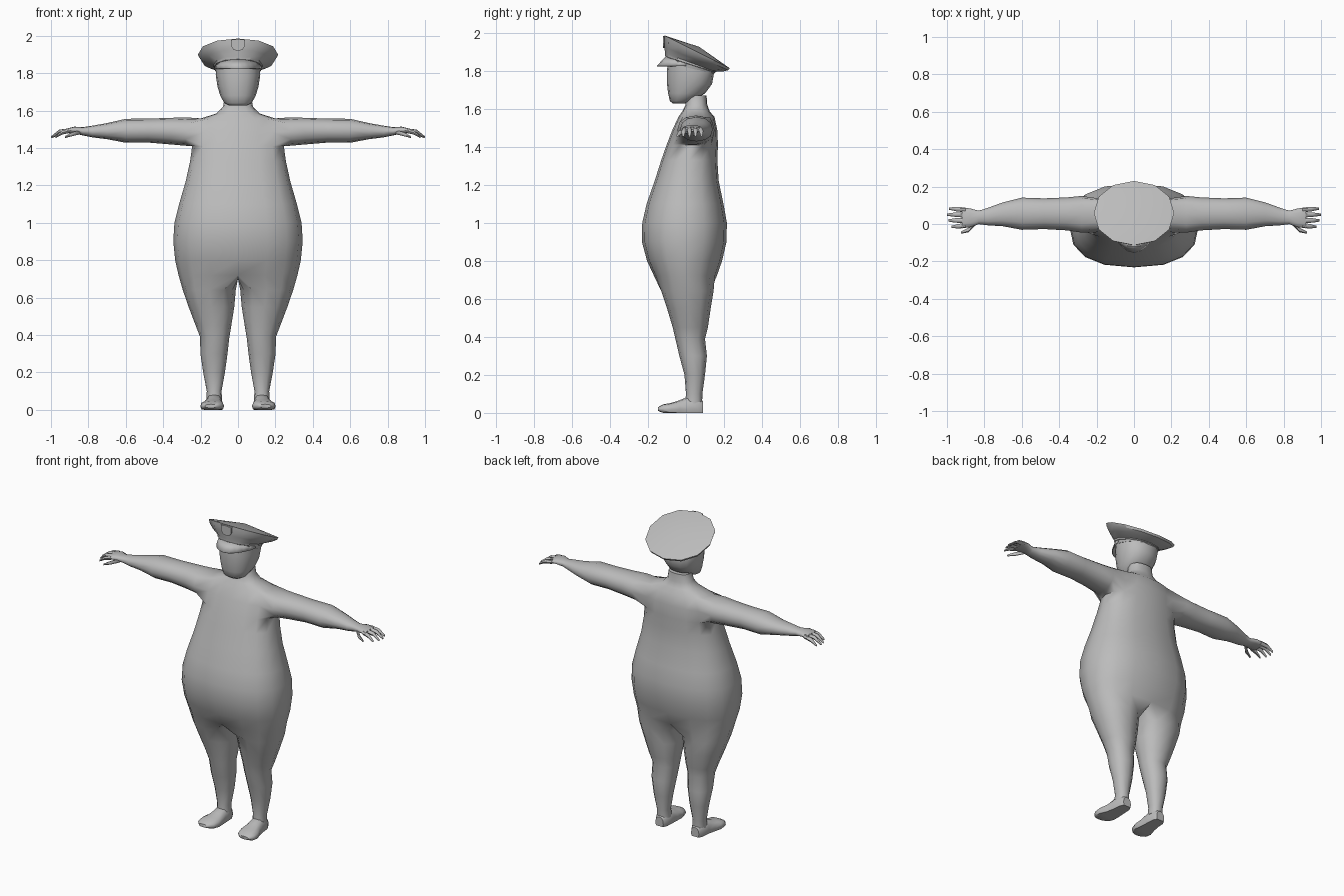
import bpy, bmesh, math

grey = bpy.data.materials.new("plain_grey")
grey.diffuse_color = (0.5, 0.5, 0.5, 1)


def oval(n, start=0.0, power=1.0):
    """Unit outline of n points; power below 1 makes it boxier."""
    pts = []
    for i in range(n):
        a = math.radians(start) + 2 * math.pi * i / n
        c, s = math.cos(a), math.sin(a)
        pts.append((math.copysign(abs(c) ** power, c), math.copysign(abs(s) ** power, s)))
    return pts


def ring(bm, coords):
    return [bm.verts.new(c) for c in coords]


def bridge(bm, a, b):
    n = len(a)
    for i in range(n):
        bm.faces.new((a[i], a[(i + 1) % n], b[(i + 1) % n], b[i]))


def loft(bm, rings, cap_start=True, cap_end=True):
    for a, b in zip(rings, rings[1:]):
        bridge(bm, a, b)
    if cap_start:
        bm.faces.new(rings[0])
    if cap_end:
        bm.faces.new(rings[-1])


def finish(bm, name, angle=60):
    bmesh.ops.recalc_face_normals(bm, faces=bm.faces)
    me = bpy.data.meshes.new(name)
    bm.to_mesh(me)
    bm.free()
    ob = bpy.data.objects.new(name, me)
    bpy.context.collection.objects.link(ob)
    me.materials.append(grey)
    bpy.ops.object.select_all(action='DESELECT')
    ob.select_set(True)
    bpy.context.view_layer.objects.active = ob
    bpy.ops.object.shade_smooth_by_angle(angle=math.radians(angle))
    return ob


def level_ring(bm, unit, z, w, yf, yb):
    """Horizontal ring with half width w, from front yf to back yb."""
    return ring(bm, [(w * u, (yf + yb) / 2 + (yb - yf) / 2 * v, z) for u, v in unit])


# Body: torso rings (z, half width, front y, back y) from the crotch to the neck
TORSO = [(0.72, 0.318, -0.168, 0.162), (0.80, 0.336, -0.205, 0.19),
         (0.90, 0.346, -0.232, 0.213), (1.00, 0.340, -0.23, 0.215),
         (1.10, 0.315, -0.207, 0.197), (1.22, 0.280, -0.165, 0.172),
         (1.33, 0.256, -0.13, 0.165), (1.41, 0.245, -0.102, 0.168),
         (1.485, 0.242, -0.073, 0.165), (1.557, 0.200, -0.04, 0.15),
         (1.585, 0.115, -0.02, 0.125), (1.62, 0.08, -0.002, 0.112),
         (1.67, 0.072, 0.0, 0.108)]
# Arm: (x, centre y, radius y, centre z, radius z)
ARM = [(0.28, 0.052, 0.098, 1.488, 0.076), (0.36, 0.054, 0.088, 1.49, 0.071),
       (0.48, 0.055, 0.082, 1.493, 0.064), (0.60, 0.055, 0.086, 1.492, 0.064),
       (0.70, 0.052, 0.064, 1.49, 0.043), (0.78, 0.040, 0.047, 1.488, 0.031),
       (0.83, 0.035, 0.036, 1.489, 0.022), (0.875, 0.033, 0.05, 1.496, 0.018),
       (0.92, 0.033, 0.056, 1.491, 0.012)]
# Leg: (z, inner x, outer x, front y, back y)
LEG = [(0.64, 0.012, 0.295, -0.13, 0.145), (0.55, 0.02, 0.264, -0.10, 0.13),
       (0.45, 0.036, 0.226, -0.07, 0.115), (0.39, 0.046, 0.203, -0.056, 0.1),
       (0.30, 0.056, 0.201, -0.035, 0.11), (0.20, 0.07, 0.186, -0.008, 0.1),
       (0.10, 0.088, 0.167, 0.0, 0.086), (0.05, 0.085, 0.168, -0.005, 0.085)]

bm = bmesh.new()
torso_unit = oval(16, 0, 0.82)
T = [level_ring(bm, torso_unit, *r) for r in TORSO]
SHOULDER = 7                              # arms leave between rings 7 and 9
for j in range(len(T) - 1):
    for i in range(16):
        side = i in (14, 15, 0, 1) or i in (6, 7, 8, 9)
        if not (side and j in (SHOULDER, SHOULDER + 1)):
            n = (i + 1) % 16
            bm.faces.new((T[j][i], T[j][n], T[j + 1][n], T[j + 1][i]))
bm.faces.new(T[-1])

# Shared verts under the crotch, running back to front
yf, yb = TORSO[0][2], TORSO[0][3]
crotch = [bm.verts.new((0, yb + (yf - yb) * t, 0.70)) for t in (0.25, 0.5, 0.75)]

for s in (1, -1):
    def at(j, k):
        return T[j][(k if s > 0 else 8 - k) % 16]
    # arm grown out of the shoulder opening
    lo, mid, hi = SHOULDER, SHOULDER + 1, SHOULDER + 2
    hole = ([at(lo, k) for k in range(-2, 3)] + [at(mid, 2)]
            + [at(hi, k) for k in range(2, -3, -1)] + [at(mid, -2)])
    rings = [hole]
    for x, cy, ry, cz, rz in ARM:
        rings.append(ring(bm, [(s * x, cy + ry * u, cz + rz * v)
                               for u, v in oval(12, 210, 0.9)]))
    loft(bm, rings, cap_start=False)
    # leg grown out of half the torso rim plus the crotch
    rings = [[at(0, k) for k in range(-4, 5)] + crotch]
    for z, xi, xo, f, b in LEG:
        rings.append(ring(bm, [(s * ((xi + xo) / 2 + (xo - xi) / 2 * u),
                                (f + b) / 2 + (b - f) / 2 * v, z)
                               for u, v in oval(12, -120, 0.9)]))
    loft(bm, rings, cap_start=False)
finish(bm, "body", 70)

# Fingers and thumb: base, knuckle and tip of each
FINGERS = [((0.90, 0.075, 1.492), (0.95, 0.08, 1.484), (0.988, 0.082, 1.46)),
           ((0.90, 0.047, 1.494), (0.955, 0.05, 1.488), (1.0, 0.05, 1.458)),
           ((0.90, 0.018, 1.494), (0.955, 0.019, 1.486), (0.993, 0.019, 1.457)),
           ((0.90, -0.008, 1.492), (0.94, -0.012, 1.482), (0.975, -0.015, 1.458)),
           ((0.845, 0.01, 1.484), (0.885, -0.032, 1.474), (0.925, -0.046, 1.458))]
# Shoe: (y, centre x, half width, top z)
SHOE = [(0.09, 0.127, 0.028, 0.06), (0.065, 0.127, 0.042, 0.082),
        (0.01, 0.128, 0.046, 0.085), (-0.035, 0.132, 0.053, 0.066),
        (-0.08, 0.138, 0.064, 0.052), (-0.12, 0.142, 0.058, 0.045),
        (-0.147, 0.145, 0.032, 0.03)]
for s, label in ((1, "left"), (-1, "right")):
    bm = bmesh.new()
    for path in FINGERS:
        loft(bm, [ring(bm, [(s * x, y + r * u, z + r * v) for u, v in oval(6)])
                  for (x, y, z), r in zip(path, (0.013, 0.012, 0.006))])
    finish(bm, label + "_fingers")
    bm = bmesh.new()
    loft(bm, [ring(bm, [(s * (cx + w * u), y, max(0.0, 0.02 + (top - 0.02) * v))
                        for u, v in oval(12, 0, 0.85)])
              for y, cx, w, top in SHOE])
    finish(bm, label + "_shoe", 50)

# Head: blank face with a narrow chin
bm = bmesh.new()
HEAD = [(1.626, 0.045, -0.068, -0.01), (1.64, 0.073, -0.085, 0.03),
        (1.68, 0.095, -0.094, 0.10), (1.73, 0.110, -0.10, 0.137),
        (1.79, 0.119, -0.101, 0.148), (1.85, 0.118, -0.095, 0.12)]
loft(bm, [level_ring(bm, oval(16, 0, 0.9), *r) for r in HEAD])
finish(bm, "head", 70)


# Cap: tilted rings (half width, front y, back y, front z, back z)
def tilted_ring(bm, w, f, b, zf, zb):
    return ring(bm, [(w * u, (f + b) / 2 + (b - f) / 2 * v, zf + (zb - zf) * (v + 1) / 2)
                     for u, v in oval(12, 0, 0.95)])


bm = bmesh.new()
BAND = [(0.122, -0.102, 0.148, 1.84, 1.785), (0.126, -0.106, 0.152, 1.872, 1.79),
        (0.130, -0.109, 0.155, 1.875, 1.791), (0.130, -0.11, 0.156, 1.892, 1.794)]
CROWN = [(0.178, -0.114, 0.20, 1.925, 1.797), (0.205, -0.115, 0.222, 1.96, 1.802),
         (0.215, -0.113, 0.23, 1.985, 1.813)]
rings = [tilted_ring(bm, *r) for r in BAND + CROWN]
loft(bm, rings, cap_end=False)
peak = bm.verts.new((0, 0.07, 1.925))
for i in range(12):
    bm.faces.new((rings[-1][i], rings[-1][(i + 1) % 12], peak))
finish(bm, "cap", 30)

# Visor: crescent sloping down from the front of the band
bm = bmesh.new()
inner, outer = [], []
for i in range(11):
    a = math.radians(190 + 16 * i)
    c, v = math.cos(a), -math.sin(a)
    inner.append(bm.verts.new((0.125 * c, 0.022 - 0.128 * v, 1.83 + 0.045 * v)))
    outer.append(bm.verts.new((0.128 * c, 0.022 - 0.130 * v - 0.046 * v ** 2, 1.825)))
for i in range(10):
    bm.faces.new((inner[i], inner[i + 1], outer[i + 1], outer[i]))
visor = finish(bm, "visor", 40)
visor.modifiers.new("thickness", 'SOLIDIFY').thickness = 0.006

# Badge: shield plate on the front of the crown
bm = bmesh.new()
half = [(0.0, 1.918), (0.025, 1.926), (0.036, 1.945), (0.034, 1.965), (0.038, 1.978), (0.0, 1.982)]
shield = half + [(-x, z) for x, z in reversed(half[1:-1])]
loft(bm, [ring(bm, [(x, y, z) for x, z in shield]) for y in (-0.121, -0.112)])
finish(bm, "badge", 30)
